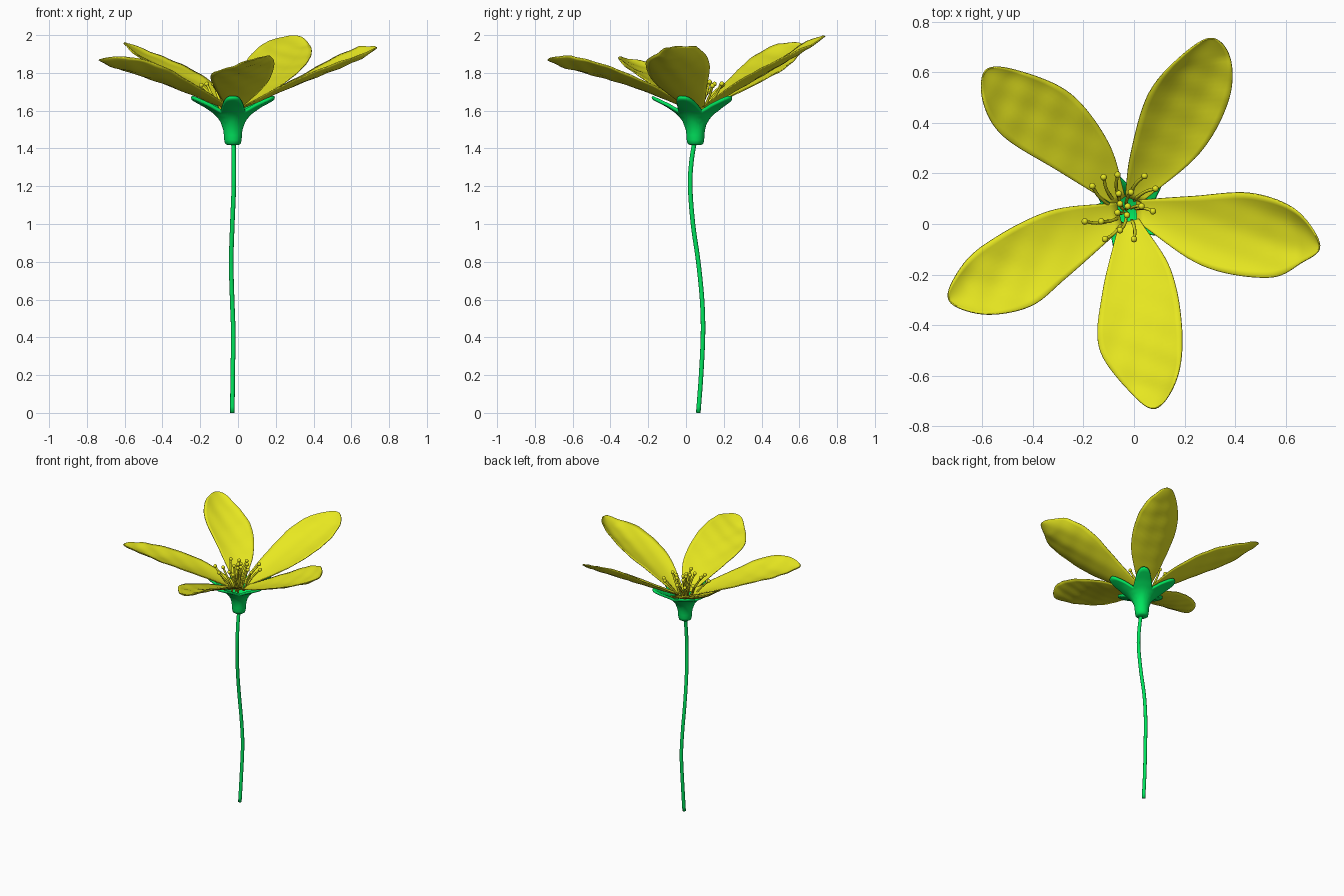
import bpy, bmesh, math
from mathutils import Vector

if "Cube" in bpy.data.objects:
    bpy.data.objects.remove(bpy.data.objects["Cube"])

CX, CY = -0.03, 0.05          # flower centre


def material(name, rgb):
    m = bpy.data.materials.new(name)
    m.diffuse_color = (*rgb, 1)
    m.use_nodes = True
    m.node_tree.nodes["Principled BSDF"].inputs["Base Color"].default_value = m.diffuse_color
    return m


GREEN = material("leaf green", (0.0, 0.78, 0.11))
YELLOW = material("petal yellow", (0.82, 0.82, 0.015))


def add_object(name, bm, mat):
    bmesh.ops.recalc_face_normals(bm, faces=bm.faces)
    for f in bm.faces:
        f.smooth = True
    me = bpy.data.meshes.new(name)
    bm.to_mesh(me)
    bm.free()
    me.materials.append(mat)
    ob = bpy.data.objects.new(name, me)
    bpy.context.collection.objects.link(ob)
    return ob


def spline(pts, n):
    """Smooth path through the points, n steps per span."""
    p = [Vector(q) for q in pts]
    p = [2 * p[0] - p[1]] + p + [2 * p[-1] - p[-2]]
    out = []
    for i in range(1, len(p) - 2):
        a, b, c, d = p[i - 1:i + 3]
        for k in range(n):
            t = k / n
            out.append(0.5 * (2 * b + (c - a) * t + (2 * a - 5 * b + 4 * c - d) * t * t
                              + (3 * b - a - 3 * c + d) * t ** 3))
    return out + [p[-2]]


def tube(bm, path, radius, sides):
    """Round rod along a path, with closed ends."""
    rings = []
    for i, p in enumerate(path):
        d = (path[min(i + 1, len(path) - 1)] - path[max(i - 1, 0)]).normalized()
        u = d.cross(Vector((0, 1, 0))).normalized()
        v = d.cross(u)
        rings.append([bm.verts.new(p + radius * (u * math.cos(a) + v * math.sin(a)))
                      for a in (2 * math.pi * k / sides for k in range(sides))])
    for r0, r1 in zip(rings, rings[1:]):
        for k in range(sides):
            bm.faces.new((r0[k], r0[k - 1], r1[k - 1], r1[k]))
    bm.faces.new(rings[0])
    bm.faces.new(rings[-1])


# Stem
bm = bmesh.new()
tube(bm, spline([(-.03, .065, 0), (-.028, .08, .2), (-.025, .09, .42), (-.031, .085, .6),
                 (-.036, .065, .8), (-.03, .037, 1.0), (-.022, .022, 1.2),
                 (-.022, .03, 1.34), (-.025, .05, 1.46)], 6), 0.012, 16)
add_object("stem", bm, GREEN)

# Calyx: a cup that opens into five tapered, rounded sepals
CURVE = [(.05, 1.495), (.057, 1.525), (.075, 1.556), (.1, 1.583), (.15, 1.618), (.23, 1.66)]


def cup_z(r):
    for (r0, z0), (r1, z1) in zip(CURVE, CURVE[1:]):
        if r <= r1:
            return z0 + (z1 - z0) * (r - r0) / (r1 - r0)
    return CURVE[-1][1]


def sepal_reach(a):
    step = 2 * math.pi / 5
    phi = abs((a + math.pi / 2 + step / 2) % step - step / 2)
    side = 0.076 / (math.sin(phi) + 0.15 * math.cos(phi))
    return (0.228 ** -6 + side ** -6) ** (-1 / 6)


bm = bmesh.new()
N = 160
columns = []
for k in range(N):
    a = 2 * math.pi * k / N
    R = sepal_reach(a)
    prof = [(.03, 1.418), (.042, 1.426), (.046, 1.445), (.048, 1.47)]
    for i in range(11):
        r = .05 + (R - .05) * i / 10
        prof.append((r, cup_z(r)))
    prof.append((R + .004, cup_z(R) + .01))
    for i in range(8):
        r = R + (.06 - R) * i / 7
        prof.append((r, cup_z(r) + .02))
    columns.append([bm.verts.new((CX + .003 + r * math.cos(a), CY + r * math.sin(a), z))
                    for r, z in prof])
for k in range(N):
    c0, c1 = columns[k - 1], columns[k]
    for i in range(len(c0) - 1):
        bm.faces.new((c0[i], c1[i], c1[i + 1], c0[i + 1]))
bm.faces.new([c[0] for c in columns])
bm.faces.new([c[-1] for c in columns])
add_object("calyx", bm, GREEN)

# Petals: outline seen from above (left side, tip, right side, looking outward),
# then rise a, bend b, sideways tilt and cupping
PETALS = [
    ([(-.035, .11), (-.015, .27), (.05, .5), (.16, .64), (.3, .735),
      (.38, .66), (.375, .49), (.26, .28), (.03, .085)], .45, .11, .045, .02),
    ([(-.08, .075), (-.3, .21), (-.52, .35), (-.598, .49), (-.585, .61),
      (-.46, .607), (-.25, .515), (-.1, .32), (-.035, .11)], .455, .01, .018, .02),
    ([(-.045, -.015), (-.27, -.215), (-.41, -.325), (-.59, -.357), (-.73, -.305),
      (-.70, -.195), (-.59, -.08), (-.34, .05), (-.07, .085)], .495, -.174, .02, .03),
    ([(.02, .02), (.145, -.18), (.19, -.42), (.17, -.61), (.085, -.73),
      (-.02, -.66), (-.138, -.49), (-.125, -.27), (-.06, .0)], .495, -.174, .03, .02),
    ([(.01, .095), (.23, .11), (.46, .122), (.64, .055), (.735, -.085),
      (.66, -.155), (.53, -.212), (.27, -.165), (.01, .01)], .435, .01, .03, .035),
]
for n, (outline, a, b, tilt, cup) in enumerate(PETALS):
    edge = spline([(x, y, 0) for x, y in outline], 9)
    half, W = len(edge) // 2, 14
    bm = bmesh.new()
    rows = []
    for i in range(half):
        left, right = edge[i], edge[-1 - i]
        s = i / half
        row = []
        for j in range(W + 1):
            u = 2 * j / W - 1
            p = left.lerp(right, j / W)
            r = math.hypot(p.x - CX, p.y - CY)
            grow = min(1, 1.8 * s) * min(1, 4 * (1 - s))
            ripple = math.sin(33 * p.x + 17 * p.y + n) * math.sin(37 * p.y - 13 * p.x + 2 * n)
            p.z = (1.59 + a * r + b * r * r - tilt * u * grow
                   + cup * (u * u - .4) * grow + .004 * ripple * grow)
            row.append(bm.verts.new(p))
        rows.append(row)
    tip = edge[half].copy()
    r = math.hypot(tip.x - CX, tip.y - CY)
    tip.z = 1.59 + a * r + b * r * r
    tip = bm.verts.new(tip)
    for r0, r1 in zip(rows, rows[1:]):
        for j in range(W):
            bm.faces.new((r0[j], r0[j + 1], r1[j + 1], r1[j]))
    for j in range(W):
        bm.faces.new((rows[-1][j], rows[-1][j + 1], tip))
    ob = add_object(f"petal_{n + 1}", bm, YELLOW)
    mod = ob.modifiers.new("thickness", 'SOLIDIFY')
    mod.thickness = 0.006
    mod.offset = 0

# Stamens: curved filaments with round tips
TIPS = [(-.12, .185), (-.065, .195), (.042, .19), (.085, .14), (.075, .05), (.0, -.06),
        (-.115, -.06), (-.195, .01), (-.165, .15), (-.055, -.025), (-.13, .01),
        (-.012, .125), (.03, .07), (-.06, .12), (-.055, .08), (-.025, .07),
        (-.028, .035), (-.065, .045)]
filaments, anthers = bmesh.new(), bmesh.new()
for i, (x, y) in enumerate(TIPS):
    dx, dy = x - CX, y - CY
    top = 1.755 - .12 * math.hypot(dx, dy) + .006 * (i % 3 - 1)
    path = [(CX + dx * f - dy * g, CY + dy * f + dx * g, z) for f, g, z in
            ((.35, .1, 1.585), (.5, .12, 1.64), (.75, .1, 1.69), (1, 0, top))]
    tube(filaments, spline(path, 4), .0065, 8)
    ball = bmesh.ops.create_icosphere(anthers, subdivisions=2, radius=.013)
    bmesh.ops.translate(anthers, verts=ball["verts"], vec=(x, y, top))
add_object("stamen_filaments", filaments, YELLOW)
add_object("stamen_tips", anthers, YELLOW)
